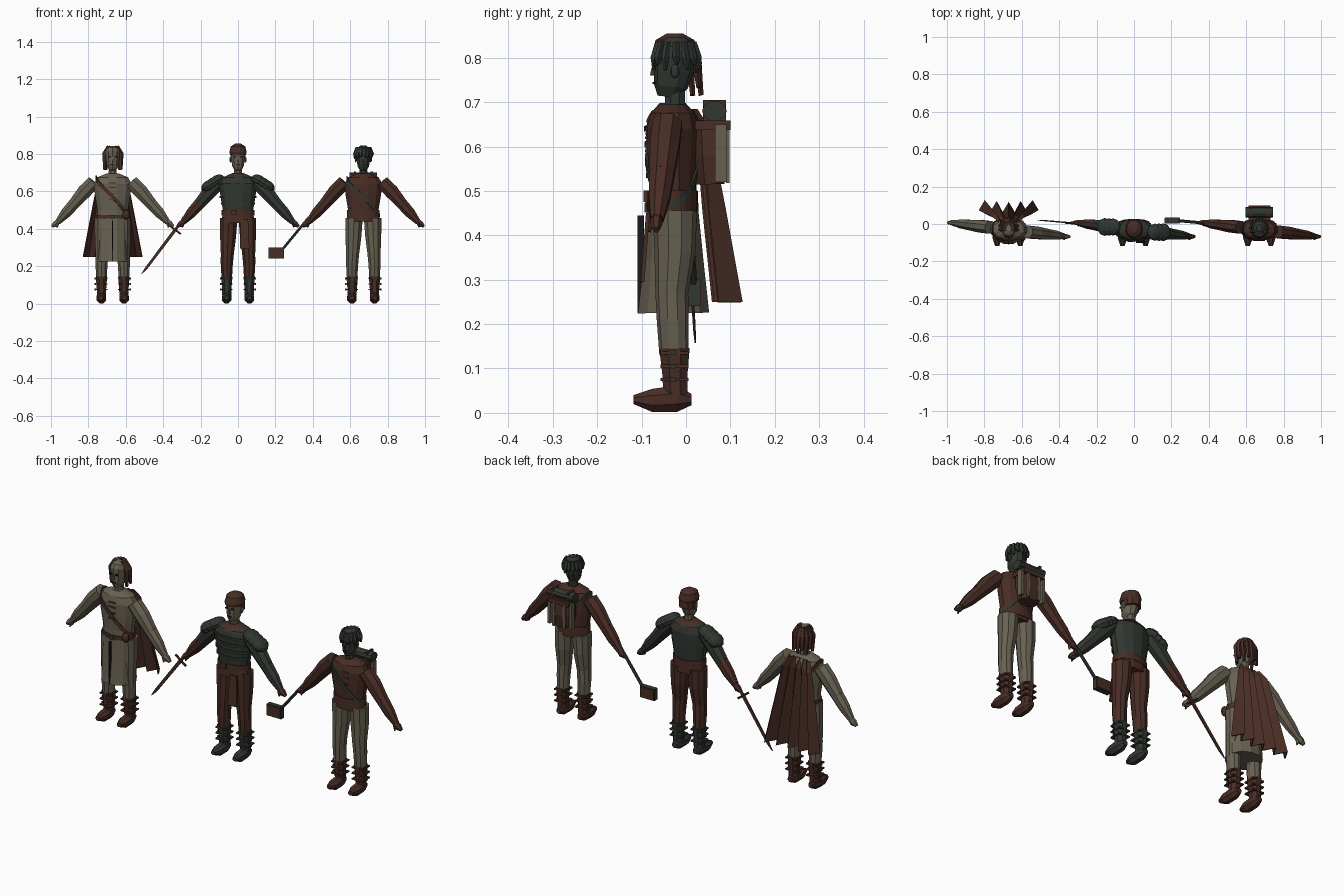
import bpy, bmesh, math
from mathutils import Vector, Matrix

if "Cube" in bpy.data.objects:
    bpy.data.objects.remove(bpy.data.objects["Cube"], do_unlink=True)


def material(name, rgb):
    m = bpy.data.materials.new(name)
    m.use_nodes = True
    m.diffuse_color = (*rgb, 1)
    m.node_tree.nodes["Principled BSDF"].inputs["Base Color"].default_value = (*rgb, 1)
    return m


BROWN = material("dark leather brown", (0.065, 0.026, 0.018))
BEIGE = material("weathered beige", (0.135, 0.118, 0.083))
GREEN = material("dark slate green", (0.031, 0.038, 0.030))
BLACK = material("near black", (0.010, 0.010, 0.009))


def finish(name, bm, mat, ox=0):
    bmesh.ops.recalc_face_normals(bm, faces=bm.faces)
    me = bpy.data.meshes.new(name)
    bm.to_mesh(me)
    bm.free()
    me.materials.append(mat)
    ob = bpy.data.objects.new(name, me)
    ob.location.x = ox
    bpy.context.collection.objects.link(ob)
    return ob


def tube(name, pts, mat, ox=0, sides=8):
    """Loft of elliptic rings; each point is x, y, z, half width, half depth."""
    t = (Vector(pts[-1][:3]) - Vector(pts[0][:3])).normalized()
    v = Vector((0, 0, 1)) if abs(t.y) > 0.9 else Vector((0, 1, 0))
    v = (v - t * v.dot(t)).normalized()
    u = v.cross(t)
    bm = bmesh.new()
    rings = []
    for x, y, z, a, b in pts:
        angles = [2 * math.pi * (i + 0.5) / sides for i in range(sides)]
        rings.append([bm.verts.new(Vector((x, y, z)) + u * a * math.cos(w) + v * b * math.sin(w))
                      for w in angles])
    for r, s in zip(rings, rings[1:]):
        for i in range(sides):
            j = (i + 1) % sides
            bm.faces.new((r[i], r[j], s[j], s[i]))
    bm.faces.new(rings[0])
    bm.faces.new(rings[-1])
    return finish(name, bm, mat, ox)


def box(name, loc, size, mat, ox=0, turn=0):
    bm = bmesh.new()
    bmesh.ops.create_cube(bm, size=1, matrix=Matrix.Translation(loc)
                          @ Matrix.Rotation(turn, 4, "Y") @ Matrix.Diagonal((*size, 1)))
    return finish(name, bm, mat, ox)


def ball(name, loc, size, mat, ox=0, turn=0):
    bm = bmesh.new()
    bmesh.ops.create_uvsphere(bm, u_segments=10, v_segments=6, radius=1,
                              matrix=Matrix.Translation(loc) @ Matrix.Rotation(turn, 4, "Y")
                              @ Matrix.Diagonal((*size, 1)))
    return finish(name, bm, mat, ox)


# torso profile: height, half width, half depth
TORSO = [(.44, .085, .054), (.50, .084, .053), (.58, .098, .058),
         (.64, .105, .060), (.675, .085, .052), (.695, .035, .030)]
CY = -.03


def torso_size(z):
    for (z0, a0, b0), (z1, a1, b1) in zip(TORSO, TORSO[1:]):
        if z <= z1:
            f = max(0, (z - z0) / (z1 - z0))
            return a0 + f * (a1 - a0), b0 + f * (b1 - b0)
    return TORSO[-1][1:]


def band(name, zc, tilt, height, mat, ox, grow=.004, start=0, stop=1):
    """Strip wrapped round the torso, rising by tilt from side to side."""
    bm = bmesh.new()
    pairs = []
    for i in range(25):
        w = 2 * math.pi * (start + (stop - start) * i / 24)
        z = zc + tilt * math.cos(w)
        a, b = torso_size(z)
        x, y = (a + grow) * math.cos(w), CY + (b + grow) * math.sin(w)
        pairs.append([bm.verts.new((x, y, z + s * height / 2)) for s in (-1, 1)])
    for p, q in zip(pairs, pairs[1:]):
        bm.faces.new((p[0], q[0], q[1], p[1]))
    ob = finish(name, bm, mat, ox)
    ob.modifiers.new("thickness", "SOLIDIFY").thickness = .005
    return ob


def figure(who, ox, skin, top, legs, boots, sleeves, hands):
    tube(who + "_torso", [(0, CY, z, a, b) for z, a, b in TORSO], top, ox, 12)
    tube(who + "_neck", [(0, -.025, .68, .024, .025), (0, -.025, .73, .022, .024)], skin, ox)
    tube(who + "_head", [(0, -.04, .712, .018, .024), (0, -.034, .735, .032, .038),
                         (0, -.028, .77, .038, .045), (0, -.027, .81, .040, .047),
                         (0, -.025, .83, .032, .038), (0, -.025, .842, .012, .015)], skin, ox, 10)
    tube(who + "_nose", [(0, -.075, .76, .007, .009), (0, -.072, .787, .003, .004)], skin, ox, 4)
    box(who + "_mouth", (0, -.071, .743, ), (.022, .008, .004), BLACK, ox)
    for s, side in ((1, "left"), (-1, "right")):
        n = f"{who}_{side}_"
        box(n + "eye", (s * .016, -.070, .785), (.013, .009, .007), BLACK, ox)
        ball(n + "ear", (s * .040, -.025, .77), (.006, .010, .016), skin, ox)
        # arms swing slightly: left forward, right back
        path = [(.100, .65), (.150, .60), (.205, .535), (.250, .485), (.293, .436)]
        wide = [(.040, .036), (.041, .036), (.033, .030), (.030, .026), (.017, .016)]
        arm = [(s * x, CY - s * .12 * x, z, a, b) for (x, z), (a, b) in zip(path, wide)]
        tube(n + "upper_arm", arm[:3], top, ox)
        tube(n + "forearm", arm[2:], sleeves[0 if s > 0 else 1], ox)
        hy = CY - s * .037
        tube(n + "hand", [(s * .288, hy, .442, .014, .013), (s * .305, hy, .425, .020, .014),
                          (s * .325, hy, .412, .008, .008)], hands, ox, 6)
        tube(n + "thumb", [(s * .290, hy - .010, .432, .007, .007),
                           (s * .298, hy - .016, .408, .004, .004)], hands, ox, 5)
        tube(n + "leg", [(s * .050, -.025, .455, .049, .050), (s * .053, -.025, .36, .045, .046),
                         (s * .057, -.032, .27, .037, .037), (s * .060, -.030, .21, .034, .036),
                         (s * .060, -.027, .13, .029, .033)], legs, ox, 10)
        tube(n + "boot", [(s * .060, -.024, .040, .026, .029), (s * .060, -.025, .09, .028, .031),
                          (s * .060, -.026, .145, .033, .037)], boots, ox)
        tube(n + "foot", [(s * .060, .012, .030, .013, .014), (s * .060, -.020, .032, .026, .032),
                          (s * .061, -.075, .028, .028, .0285), (s * .062, -.118, .030, .012, .011)],
             boots, ox)
        for z in (.075, .105, .135):
            box(n + "boot_strap", (s * .060, -.026, z), (.062, .064, .007), boots, ox)
            box(n + "buckle", (s * .093, -.03, z), (.008, .012, .010), GREEN, ox)


def hair(who, ox, mat, first, last, count, drop, cap_depth):
    """Cap with pointed locks hanging round it."""
    tube(who + "_hair_cap", [(0, -.022, cap_depth, .045, .050), (0, -.022, .825, .041, .045),
                             (0, -.022, .846, .016, .02)], mat, ox, 10)
    for i in range(count):
        w = math.radians(first + (last - first) * i / (count - 1))
        c, s = math.cos(w), math.sin(w)
        low = drop - .012 * (i % 2)
        tube(who + "_lock", [(.034 * c, -.022 + .040 * s, .835, .009, .007),
                             (.045 * c, -.022 + .050 * s, .80, .012, .009),
                             (.046 * c, -.020 + .053 * s, low, .005, .004)], mat, ox, 5)


# ---- caped traveller in a long tunic ----
X = -.67
figure("traveller", X, BEIGE, BEIGE, BEIGE, BROWN, (BEIGE, BEIGE), BEIGE)
for i in range(9):
    w = math.radians(-15 + 210 * i / 8)
    c, s = math.cos(w), math.sin(w)
    tube("traveller_lock", [(.022 * c, -.022 + .028 * s, .842, .012, .008),
                            (.044 * c, -.020 + .046 * s, .80, .016, .009),
                            (.046 * c, -.014 + .048 * s, .715 + .018 * (i % 2), .008, .006)],
         BROWN, X, 5)
tube("tunic_skirt", [(0, -.03, .455, .087, .060), (0, -.028, .34, .086, .070),
                     (0, -.028, .225, .088, .083)], BEIGE, X, 12)
box("skirt_slit", (0, -.102, .335), (.006, .014, .22), BLACK, X)
band("traveller_belt", .462, 0, .022, BROWN, X)
band("traveller_sash", .572, -.10, .026, BROWN, X)
for z in (.56, .59, .62, .645):
    box("tunic_lace", (0, -.089, z), (.04, .006, .005), BROWN, X)
ball("belt_pouch", (.072, -.075, .475), (.020, .016, .026), BROWN, X)
box("belt_buckle", (0, -.09, .462), (.026, .008, .022), GREEN, X)
bm = bmesh.new()
rows = []
for z, w, y, fold in ((.685, .060, .010, .006), (.64, .085, .035, .010),
                      (.46, .120, .060, .020), (.25, .160, .090, .028)):
    rows.append([bm.verts.new((w * (i - 5) / 5, y + fold * (-1) ** (i + 1) + .012 * abs(i - 5) / 5, z))
                 for i in range(11)])
for r, q in zip(rows, rows[1:]):
    for i in range(10):
        bm.faces.new((r[i], r[i + 1], q[i + 1], q[i]))
cape = finish("cape", bm, BROWN, X)
cape.modifiers.new("thickness", "SOLIDIFY").thickness = .006

# ---- armoured swordsman ----
figure("swordsman", 0, BEIGE, GREEN, BROWN, GREEN, (GREEN, BROWN), BROWN)
tube("helmet", [(0, -.025, .795, .044, .051), (0, -.025, .81, .048, .054),
                (0, -.025, .84, .040, .045), (0, -.025, .855, .016, .018)], BROWN, 0, 12)
tube("helmet_neck_guard", [(0, -.010, .765, .041, .038), (0, -.012, .80, .044, .040)], BROWN, 0, 10)
tube("collar", [(0, CY, .668, .092, .057), (0, CY, .692, .045, .036), (0, CY, .698, .030, .03)], BROWN, 0, 12)
for z in (.535, .57, .605, .64):
    band("chest_ridge", z, 0, .012, GREEN, 0, .005, .54, .96)
band("swordsman_belt", .485, 0, .030, BROWN, 0)
tube("armour_hip", [(0, CY, .43, .094, .057), (0, CY, .472, .086, .056)], BROWN, 0, 12)
box("swordsman_buckle", (-.02, -.09, .488), (.03, .012, .026), BROWN)
for s in (1, -1):
    for k in range(3):
        ball("shoulder_plate", (s * (.112 + .022 * k), CY - s * .014, .657 - .014 * k),
             (.046, .046 + .001 * k, .030), GREEN, 0, s * .5)
tube("tabard", [(.036, -.098, .295, .036, .006), (.034, -.086, .45, .028, .006)], BROWN, 0, 4)
hy = .006
tube("sword_grip", [(-.292, hy, .452, .008, .008), (-.336, hy, .394, .008, .008)], BROWN, 0, 6)
ball("sword_pommel", (-.290, hy, .455), (.012, .012, .012), BROWN)
tube("sword_guard", [(-.366, hy, .417, .006, .006), (-.306, hy, .372, .006, .006)], BROWN, 0, 6)
tube("sword_blade", [(-.336, hy, .394, .012, .005), (-.49, .019, .19, .010, .004),
                     (-.516, .021, .158, .002, .002)], BROWN, 0, 4)

# ---- scout with a pack and an axe ----
X = .67
figure("scout", X, GREEN, BROWN, BEIGE, BROWN, (BROWN, BROWN), BROWN)
hair("scout", X, GREEN, 0, 330, 14, .785, .80)
band("scout_waist", .478, 0, .045, BROWN, X, .003)
band("scout_strap", .572, -.10, .020, GREEN, X)
for z in (.58, .61, .64):
    box("jacket_clasp", (.015, -.089, z), (.03, .006, .006), BROWN, X)
tube("pack", [(0, .055, .515, .052, .034), (0, .055, .58, .064, .046),
              (0, .050, .66, .058, .042)], BROWN, X, 8)
box("pack_flap", (0, .060, .648), (.118, .080, .022), BROWN, X)
for s in (1, -1):
    box("pack_strap", (s * .030, .094, .585), (.014, .008, .135), BEIGE, X)
    box("pack_side_roll", (s * .062, .078, .585), (.014, .026, .13), BEIGE, X)
    box("roll_tie", (s * .045, .064, .68), (.012, .052, .050), BROWN, X)
tube("bedroll", [(-.074, .064, .68, .023, .028), (.074, .064, .68, .023, .028)], GREEN, X, 10)
tube("axe_handle", [(.378, .005, .460, .008, .008), (.232, .018, .283, .008, .008)], GREEN, 0, 6)
box("axe_head", (.204, .018, .271), (.084, .026, .060), GREEN)
for y in (.004, .032):
    box("axe_cheek", (.204, y, .271), (.078, .004, .054), BROWN)
